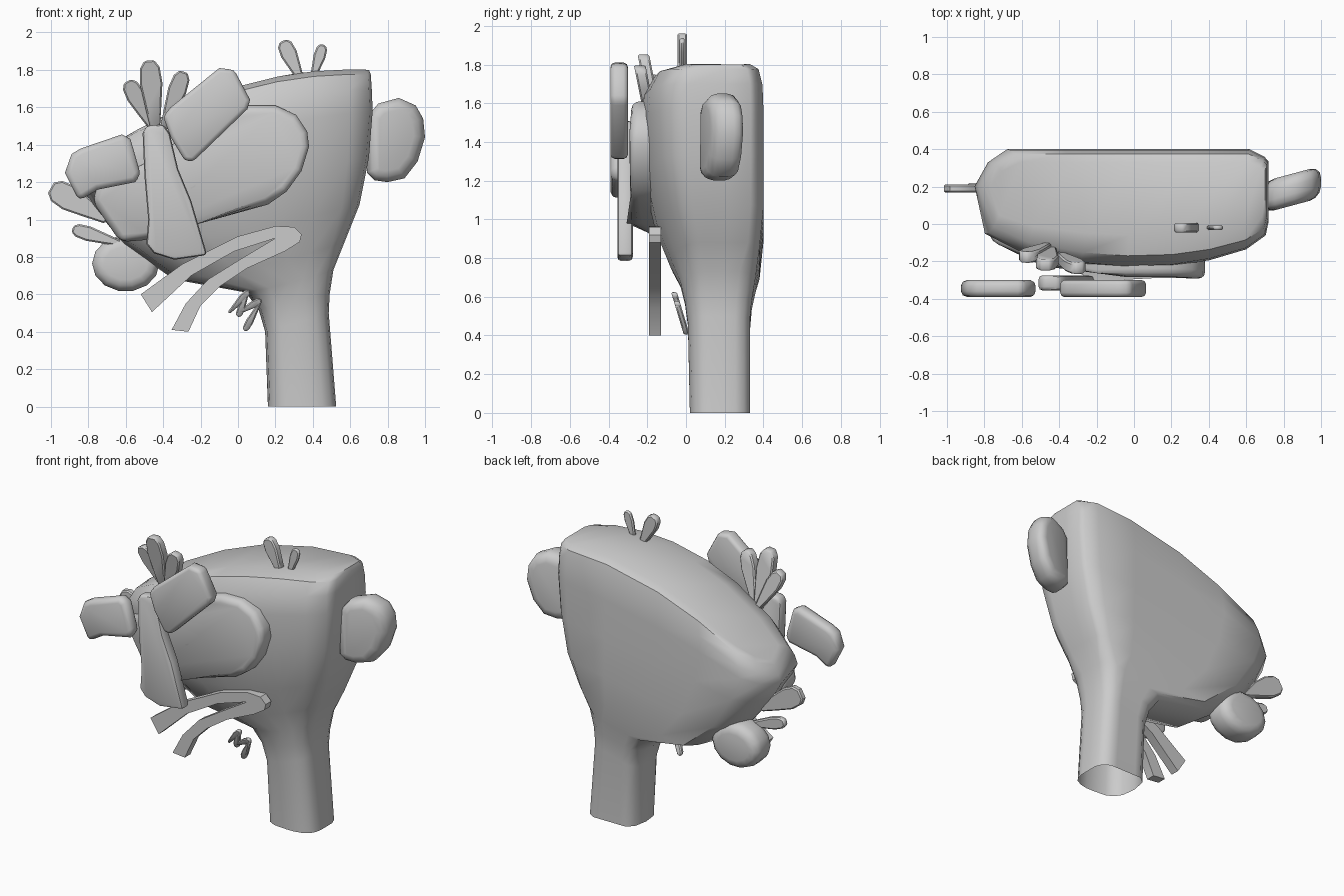
import bpy, bmesh, math
from mathutils import Vector

old = bpy.data.objects.get("Cube")
if old:
    bpy.data.objects.remove(old, do_unlink=True)

GREY = (0.6, 0.6, 0.6, 1.0)
clay = bpy.data.materials.new("clay grey")
clay.use_nodes = True
clay.diffuse_color = GREY
clay.node_tree.nodes["Principled BSDF"].inputs["Base Color"].default_value = GREY


def finish(name, bm, bevel=0.0, segments=2, angle=40):
    """Turn a bmesh into a smooth-shaded object, optionally bevelled."""
    bmesh.ops.recalc_face_normals(bm, faces=bm.faces)
    mesh = bpy.data.meshes.new(name)
    bm.to_mesh(mesh)
    bm.free()
    mesh.materials.append(clay)
    ob = bpy.data.objects.new(name, mesh)
    bpy.context.collection.objects.link(ob)
    bpy.ops.object.select_all(action='DESELECT')
    ob.select_set(True)
    bpy.context.view_layer.objects.active = ob
    if bevel:
        mod = ob.modifiers.new("round edges", 'BEVEL')
        mod.width, mod.segments = bevel, segments
        mod.limit_method, mod.angle_limit = 'ANGLE', math.radians(50)
        bpy.ops.object.modifier_apply(modifier=mod.name)
    bpy.ops.object.shade_smooth_by_angle(angle=math.radians(angle))


def slab(name, outline, y0, y1, bevel=0.0, warp=None, segments=2, angle=40):
    """Front-facing outline (x, z) given depth y0..y1; warp shifts y by position."""
    bm = bmesh.new()
    shift = warp or (lambda x, z: 0.0)
    front = [bm.verts.new((x, y0 + shift(x, z), z)) for x, z in outline]
    back = [bm.verts.new((x, y1 + shift(x, z), z)) for x, z in outline]
    bm.faces.new(front)
    bm.faces.new(back[::-1])
    n = len(outline)
    for i in range(n):
        j = (i + 1) % n
        bm.faces.new((front[i], back[i], back[j], front[j]))
    finish(name, bm, bevel, segments, angle)


def petal(name, base, tip, width, y, depth, warp=None):
    """Leaf-shaped tuft growing from base to tip."""
    b, t = Vector(base), Vector(tip)
    d = t - b
    side = Vector((-d.y, d.x)).normalized() * width / 2
    shape = [(0, .35), (.35, .7), (.68, 1), (.9, .88), (1, .45)]
    pts = [b + d * u + side * w for u, w in shape]
    pts += [b + d * u - side * w for u, w in reversed(shape)]
    slab(name, [tuple(p) for p in pts], y - depth / 2, y + depth / 2, 0.008, warp, 1)


def oval(cx, cz, rx, rz, n=14):
    return [(cx + rx * math.cos(2 * math.pi * i / n), cz + rz * math.sin(2 * math.pi * i / n))
            for i in range(n)]


# Head and neck: loft of fanned rings
# left x, left z, right x, right z, front y, back y, upward bow
RINGS = [
    (.16, .00, .525, .00, .02, .33, 0),
    (.145, .40, .485, .50, .01, .33, 0),
    (.11, .52, .49, .60, -.005, .34, 0),
    (.04, .61, .51, .73, -.03, .36, -.01),
    (-.35, .68, .57, .88, -.08, .38, -.03),
    (-.62, .87, .65, 1.08, -.16, .40, -.03),
    (-.79, 1.08, .70, 1.33, -.22, .40, 0),
    (-.86, 1.20, .72, 1.58, -.235, .40, .06),
    (-.84, 1.25, .715, 1.70, -.225, .395, .10),
    (-.81, 1.31, .71, 1.775, -.17, .375, .13),
    (-.78, 1.33, .70, 1.80, -.06, .33, .135),
]
# Cross-sections from right, round the flat back, to the left and along the front:
# position across, then depth from the middle (back +, front -)
HEAD = [(1, .1), (1, .7), (.985, .82), (.935, 1), (.75, 1), (.5, 1), (.3, 1), (.115, 1),
        (.05, .68), (.005, .1), (.04, -.56), (.165, -.8), (.354, -.95), (.51, -1),
        (.67, -.98), (.8, -.9), (.924, -.76), (.99, -.58), (1, -.4)]
NECK = [(1, .1), (1, .5), (.95, .8), (.82, 1), (.7, 1), (.5, 1), (.3, 1), (.18, 1),
        (.05, .75), (0, .1), (.03, -.5), (.12, -.8), (.25, -.95), (.5, -1),
        (.65, -1), (.8, -.93), (.92, -.78), (.98, -.55), (1, -.3)]
MID_Y, N = .18, len(HEAD)
bm = bmesh.new()
loops = []
for xl, zl, xr, zr, yf, yb, bow in RINGS:
    blend = max(0, min(1, (xr - xl - .36) / .55))
    loop = []
    for (t0, v0), (t1, v1) in zip(NECK, HEAD):
        t, v = t0 + (t1 - t0) * blend, v0 + (v1 - v0) * blend
        y = MID_Y + (v * (yb - MID_Y) if v > 0 else v * (MID_Y - yf))
        loop.append(bm.verts.new((xl + (xr - xl) * t, y,
                                  zl + (zr - zl) * t + bow * 4 * t * (1 - t))))
    loops.append(loop)
for lo, hi in zip(loops, loops[1:]):
    for i in range(N):
        j = (i + 1) % N
        bm.faces.new((lo[i], lo[j], hi[j], hi[i]))
# Crown closed with strips across the depth
top = loops[-1]
for i in range(N // 2):
    strip = (top[i], top[i + 1], top[N - i - 2], top[N - i - 1])
    bm.faces.new(list(dict.fromkeys(strip)))
finish("head_and_neck", bm, angle=45)

# Ears
slab("left_ear", [(.69, 1.25), (.70, 1.56), (.75, 1.62), (.86, 1.65), (.95, 1.61), (.99, 1.54),
                  (1.0, 1.44), (.96, 1.31), (.89, 1.22), (.80, 1.20), (.73, 1.21)],
     .10, .27, .06, lambda x, z: .27 * (x - .85), 3)
slab("right_ear", oval(-.60, .765, .18, .15), .17, .36, .06, None, 3)

# Muzzle plate wrapping around the front of the head
slab("muzzle", [(.06, 1.61), (.20, 1.61), (.31, 1.56), (.37, 1.47), (.38, 1.39), (.34, 1.26),
                (.26, 1.15), (.16, 1.08), (-.20, .98), (-.50, .89), (-.63, .88), (-.78, 1.10),
                (-.74, 1.20), (-.50, 1.30), (-.20, 1.50), (-.05, 1.58)],
     -.30, -.14, .04,
     lambda x, z: .38 * max(0, -.25 - x) + .15 * max(0, 1.2 - z) + .08 * max(0, z - 1.35),
     3, 60)

# Brow plates and long nose
slab("right_brow", [(-.925, 1.25), (-.89, 1.35), (-.84, 1.38), (-.62, 1.455), (-.575, 1.43),
                    (-.52, 1.24), (-.55, 1.20), (-.75, 1.16), (-.85, 1.10)],
     -.39, -.30, .03, angle=50)
slab("left_brow", [(-.40, 1.55), (-.36, 1.60), (-.10, 1.81), (-.02, 1.80), (.065, 1.64),
                   (.05, 1.59), (-.24, 1.31), (-.285, 1.315), (-.36, 1.44)],
     -.39, -.30, .03, angle=50)
slab("nose", [(-.51, 1.46), (-.49, 1.50), (-.40, 1.51), (-.365, 1.46), (-.32, 1.27), (-.25, 1.10),
              (-.165, .81), (-.34, .785), (-.45, .82), (-.49, .87), (-.48, 1.0), (-.50, 1.23)],
     -.355, -.275, .02)

# Split mouth ribbon
slab("mouth", [(-.52, .60), (-.30, .76), (0, .91), (.20, .965), (.30, .96), (.34, .92), (.33, .88),
               (.25, .83), (.05, .74), (-.10, .64), (-.20, .54), (-.265, .40), (-.355, .41),
               (-.28, .55), (-.16, .68), (0, .78), (.20, .90), (-.02, .83), (-.25, .70),
               (-.46, .505)], -.19, -.13)

# Hair tufts
for i, (base, tip, w, y) in enumerate([((-.45, 1.48), (-.59, 1.74), .10, -.16),
                                       ((-.44, 1.46), (-.475, 1.85), .12, -.18),
                                       ((-.40, 1.48), (-.29, 1.79), .10, -.21)]):
    petal(f"forelock_{i + 1}", base, tip, w, y, .06, lambda x, z: -.2 * (z - 1.65))
petal("crown_tuft_1", (.34, 1.74), (.24, 1.955), .09, -.02, .05)
petal("crown_tuft_2", (.395, 1.74), (.455, 1.935), .065, -.02, .025)
petal("side_tuft_1", (-.70, 1.0), (-1.0, 1.17), .14, .19, .045)
petal("side_tuft_2", (-.62, .87), (-.885, .95), .08, .20, .04)

# Chin zigzag made of flat strokes
strokes = [((-.05, .50), (.06, .62)), ((.055, .62), (.00, .48)),
           ((.00, .50), (.125, .57)), ((.12, .56), (.035, .405))]
for i, (p, q) in enumerate(strokes):
    petal(f"chin_hair_{i + 1}", p, q, .04, -.025, .03, lambda x, z: -.3 * (z - .5))
